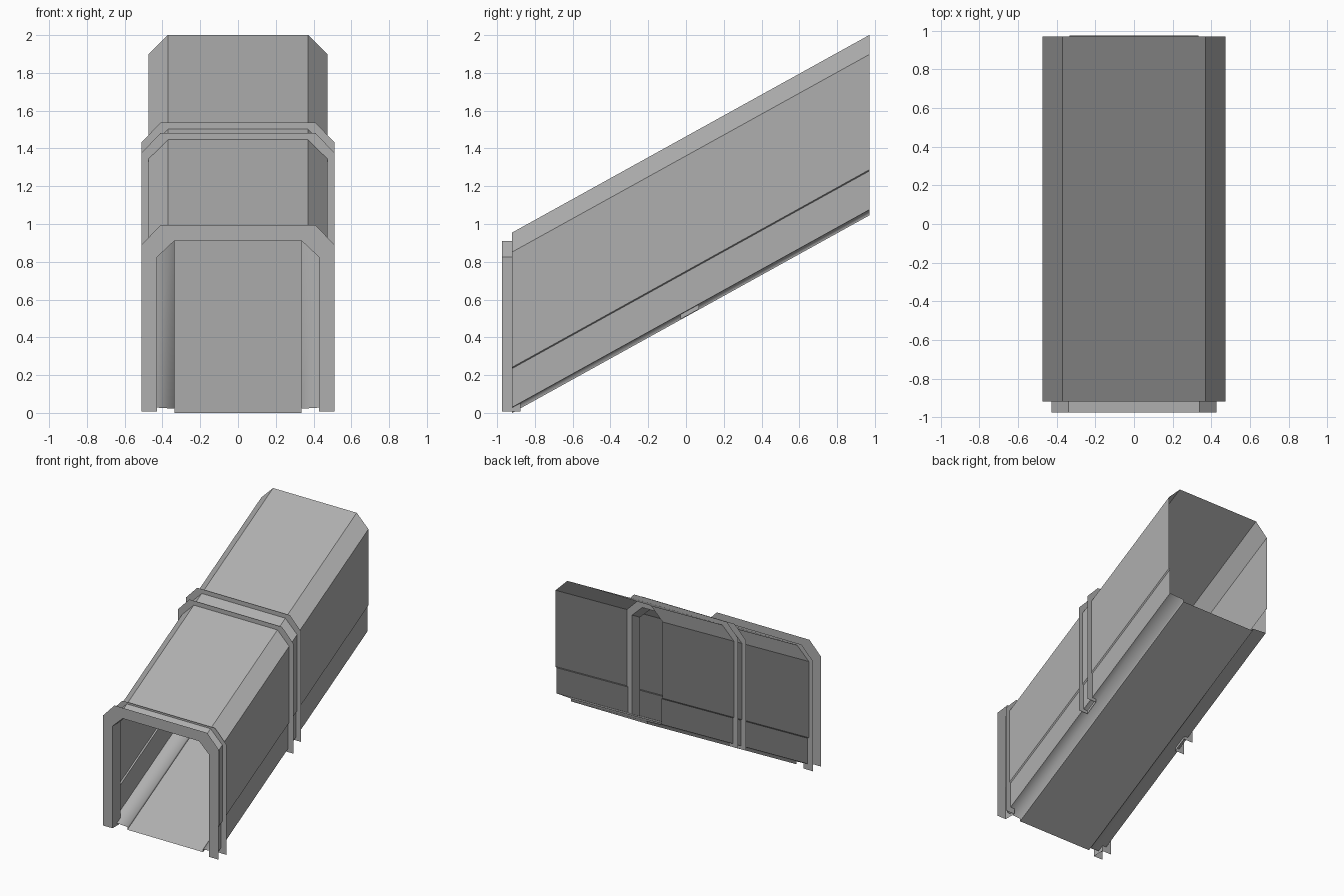
import bpy

if "Cube" in bpy.data.objects:
    bpy.data.objects.remove(bpy.data.objects["Cube"])

SLOPE = 0.553
Y0, Y1 = -0.92, 0.972

# mid grey paint
grey = bpy.data.materials.new("mid_grey")
grey.diffuse_color = (0.43, 0.43, 0.43, 1)
grey.use_nodes = True
grey.node_tree.nodes["Principled BSDF"].inputs["Base Color"].default_value = grey.diffuse_color


def rise(y):
    return SLOPE * (y - Y0)


def mesh_object(name, verts, faces):
    me = bpy.data.meshes.new(name)
    me.from_pydata(verts, [], faces)
    me.update()
    me.materials.append(grey)
    ob = bpy.data.objects.new(name, me)
    bpy.context.collection.objects.link(ob)
    return ob


def mirrored(half):
    # half profile on +x, from bottom to top, continued down the -x side
    return half + [(-x, z) for x, z in reversed(half)]


def sweep(name, profile, ya, yb, za, zb):
    # sheet swept between two upright sections
    n = len(profile)
    verts = [(x, ya, z + za) for x, z in profile] + [(x, yb, z + zb) for x, z in profile]
    faces = [(i, i + n, i + n + 1, i + 1) for i in range(n - 1)]
    return mesh_object(name, verts, faces)


# sloping tunnel shell: gutter ledge, stepped wall, bevelled roof
shell = mirrored([(0.335, 0.0), (0.335, 0.022), (0.464, 0.03),
                  (0.464, 0.235), (0.474, 0.242), (0.474, 0.852), (0.37, 0.955)])
tunnel = sweep("tunnel_shell", shell, Y0, Y1, 0, rise(Y1))

# soft shading along both gutters
for i in (0, 1, -1, -2):
    tunnel.data.polygons[i % len(tunnel.data.polygons)].use_smooth = True

# floor plate
sweep("floor_plate", [(-0.335, 0.0), (0.335, 0.0)], Y0, 0.975, 0, rise(0.975))

# arch outlines shared by all frames
outer = mirrored([(0.51, 0.008), (0.51, 0.89), (0.41, 0.995)])
inner = mirrored([(0.428, 0.008), (0.428, 0.825), (0.338, 0.91)])


def arch_plate(name, y, dz):
    n = len(outer)
    verts = [(x, y, z + dz) for x, z in outer + inner]
    faces = [(i, i + 1, i + 1 + n, i + n) for i in range(n - 1)]
    return mesh_object(name, verts, faces)


# paired arch plates with an inner lining: level at the entry, sloped midway
for label, ya, yb, za, zb in (("entry", -0.975, -0.875, 0, 0),
                              ("middle", -0.03, 0.07, rise(-0.03) - 0.005, rise(0.07) - 0.005)):
    arch_plate(label + "_arch_front", ya, za)
    arch_plate(label + "_arch_back", yb, zb)
    sweep(label + "_arch_lining", inner, ya, yb, za, zb)
